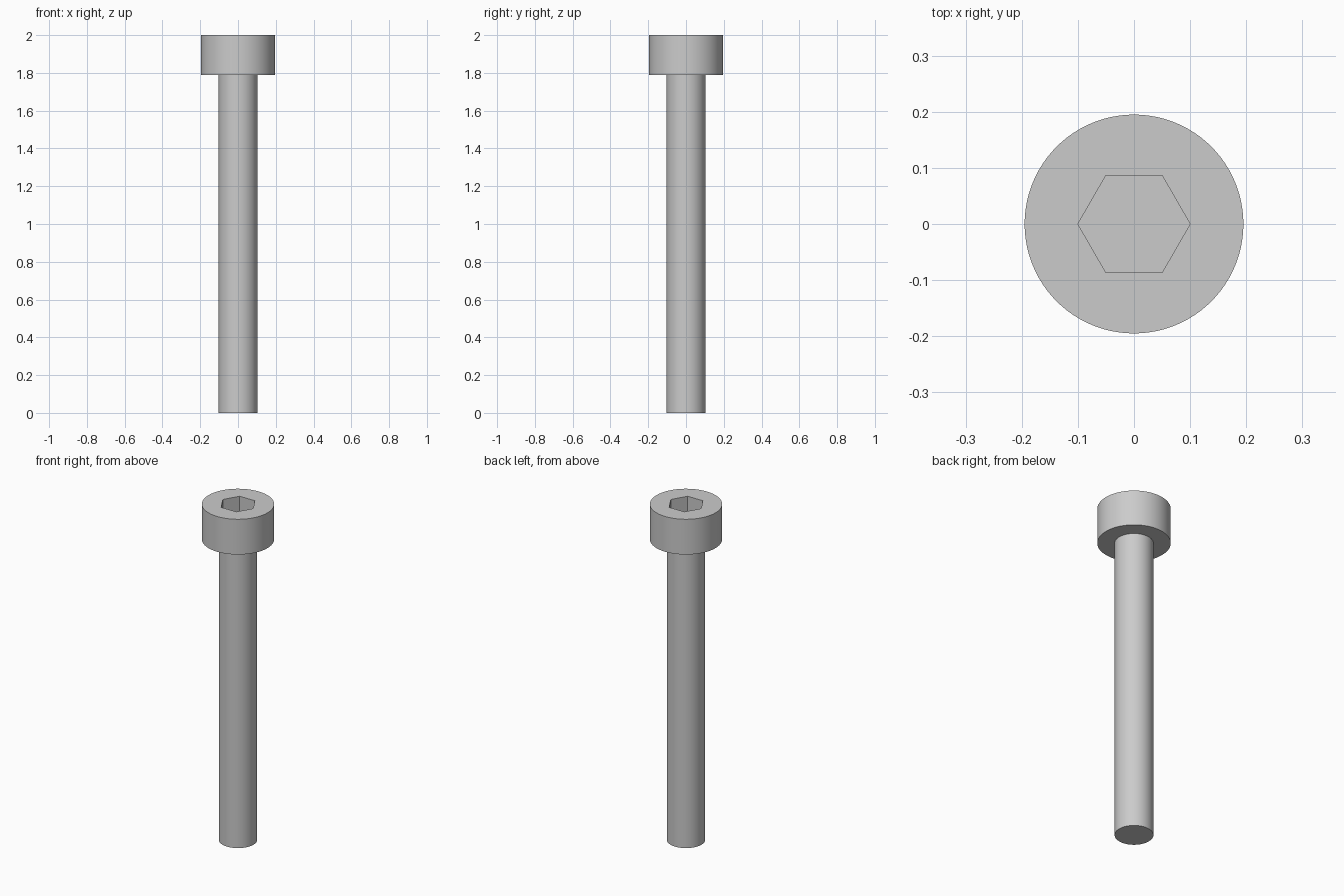
import bpy
import bmesh
from math import cos, sin, pi, radians

if "Cube" in bpy.data.objects:
    bpy.data.objects.remove(bpy.data.objects["Cube"], do_unlink=True)

HEAD_BASE, TOP = 1.79, 2.0
SOCKET_FLOOR = 1.89

# Plain grey steel
steel = bpy.data.materials.new("grey_steel")
steel.use_nodes = True
colour = (0.6, 0.6, 0.6, 1)
steel.diffuse_color = colour
bsdf = next(n for n in steel.node_tree.nodes if n.type == "BSDF_PRINCIPLED")
bsdf.inputs["Base Color"].default_value = colour


def prism(name, radius, bottom, top, sides):
    """Upright prism whose first corner points along +x."""
    bm = bmesh.new()
    ring = [bm.verts.new((radius * cos(2 * pi * i / sides),
                          radius * sin(2 * pi * i / sides), bottom))
            for i in range(sides)]
    base = bm.faces.new(ring)
    lifted = bmesh.ops.extrude_face_region(bm, geom=[base], use_keep_orig=True)
    verts = [g for g in lifted["geom"] if isinstance(g, bmesh.types.BMVert)]
    bmesh.ops.translate(bm, verts=verts, vec=(0, 0, top - bottom))
    bmesh.ops.recalc_face_normals(bm, faces=bm.faces)
    mesh = bpy.data.meshes.new(name)
    bm.to_mesh(mesh)
    bm.free()
    mesh.materials.append(steel)
    obj = bpy.data.objects.new(name, mesh)
    bpy.context.collection.objects.link(obj)
    return obj


def activate(obj):
    bpy.ops.object.select_all(action="DESELECT")
    obj.select_set(True)
    bpy.context.view_layer.objects.active = obj


# Shank and cylindrical head
shank = prism("shank", 0.103, 0, HEAD_BASE, 96)
head = prism("head", 0.195, HEAD_BASE, TOP, 96)

# Hexagonal drive socket cut into the head
socket = prism("socket_cutter", 0.1, SOCKET_FLOOR, TOP + 0.1, 6)
socket.hide_render = True
cut = head.modifiers.new("socket", "BOOLEAN")
cut.operation = "DIFFERENCE"
cut.solver = "EXACT"
cut.object = socket
activate(head)
bpy.ops.object.modifier_apply(modifier=cut.name)
bpy.data.objects.remove(socket, do_unlink=True)

# Smooth round walls, crisp rims
for part in (shank, head):
    activate(part)
    bpy.ops.object.shade_smooth_by_angle(angle=radians(30))
